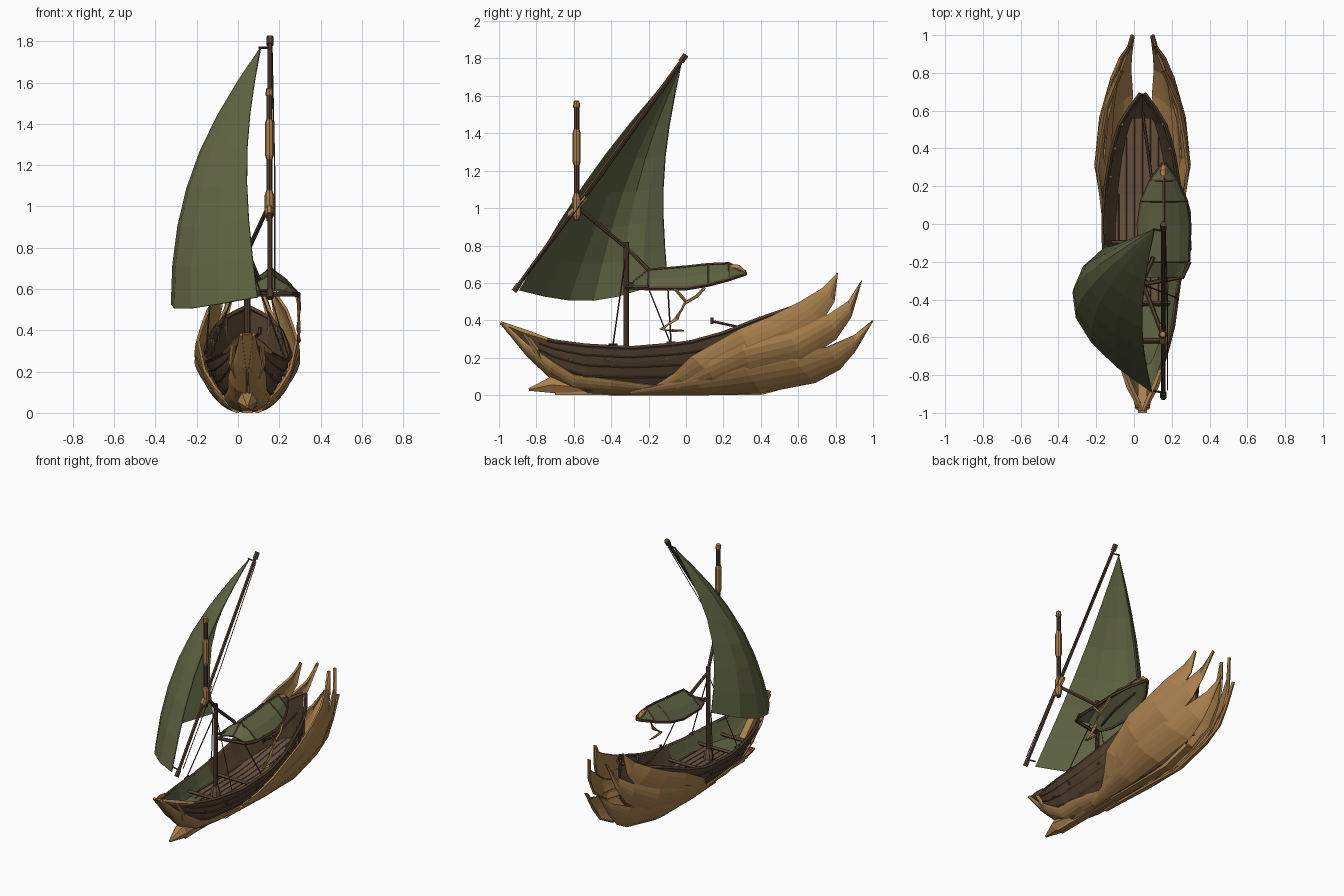
import bpy, bmesh, math
from mathutils import Vector

if "Cube" in bpy.data.objects:
    bpy.data.objects.remove(bpy.data.objects["Cube"])

CX = 0.045  # hull centre line


def mat(name, c):
    m = bpy.data.materials.new(name)
    m.diffuse_color = (*c, 1)
    m.use_nodes = True
    m.node_tree.nodes["Principled BSDF"].inputs["Base Color"].default_value = m.diffuse_color
    return m


GREEN = mat("sail green", (0.118, 0.13, 0.056))
GOLD = mat("golden wood", (0.4, 0.218, 0.075))
HULL = mat("dark plank", (0.1, 0.06, 0.033))
DECK = mat("deck brown", (0.15, 0.092, 0.053))
SPAR = mat("spar brown", (0.085, 0.048, 0.028))


def interp(y, table):
    if y <= table[0][0]:
        return table[0][1]
    for (a, p), (b, q) in zip(table, table[1:]):
        if y <= b:
            return p + (q - p) * (y - a) / (b - a)
    return table[-1][1]


def loft(name, rings, m, closed=False, thick=0, rule=None, mirror=False):
    """Skin rows of points; rule(centre) may choose a second material."""
    bm = bmesh.new()
    for s in ((1, -1) if mirror else (1,)):
        vs = [[bm.verts.new((CX + s * (p[0] - CX), p[1], p[2])) for p in r] for r in rings]
        n = len(rings[0])
        for a, b in zip(vs, vs[1:]):
            for i in range(n if closed else n - 1):
                j = (i + 1) % n
                bm.faces.new((a[i], a[j], b[j], b[i]))
        if closed:
            bm.faces.new(vs[0])
            bm.faces.new(vs[-1])
    bmesh.ops.remove_doubles(bm, verts=bm.verts, dist=0.0005)
    bmesh.ops.recalc_face_normals(bm, faces=bm.faces)
    me = bpy.data.meshes.new(name)
    mats = m if isinstance(m, tuple) else (m,)
    for k in mats:
        me.materials.append(k)
    if rule:
        for f in bm.faces:
            f.material_index = rule(f.calc_center_median())
    bm.to_mesh(me)
    bm.free()
    ob = bpy.data.objects.new(name, me)
    bpy.context.collection.objects.link(ob)
    if thick:
        mod = ob.modifiers.new("thickness", "SOLIDIFY")
        mod.thickness, mod.offset = thick, 0
    return ob


def tube(name, pts, r, m, sides=6, mirror=False):
    pts = [Vector(p) for p in pts]
    rings = []
    for i, p in enumerate(pts):
        d = (pts[min(i + 1, len(pts) - 1)] - pts[max(i - 1, 0)]).normalized()
        u = d.cross(Vector((0, 0, 1)) if abs(d.z) < 0.9 else Vector((0, 1, 0))).normalized()
        v = d.cross(u)
        rr = r[i] if isinstance(r, (list, tuple)) else r
        rings.append([p + rr * (math.cos(a) * u + math.sin(a) * v)
                      for a in [2 * math.pi * k / sides for k in range(sides)]])
    return loft(name, rings, m, closed=True, mirror=mirror)


def plate(name, prof, w, m):
    """Side profile (y, z) extruded across the centre line."""
    return loft(name, [[(CX + s * w, y, z) for y, z in prof] for s in (-1, 1)], m, closed=True)


# hull shape: half width, sheer and keel heights along y
YS = (-.95, -.85, -.73, -.55, -.3, 0, .2, .4, .55, .69)
W = list(zip(YS, (.02, .07, .115, .165, .2, .215, .2, .165, .115, .01)))
S = list(zip(YS, (.365, .325, .29, .265, .25, .275, .33, .41, .46, .51)))
K = list(zip(YS, (.33, .22, .1, .012, .005, .005, .005, .012, .08, .25)))


def hull_x(y, z):
    k, s = interp(y, K), interp(y, S)
    t = max(0, min(1, (z - k) / (s - k)))
    return interp(y, W) * t ** 0.5


def hull_ring(y, k=1.0, lift=0.0):
    s, b = interp(y, S), interp(y, K) + lift
    half = [(interp(y, W) * k * t ** 0.5, b + (s - b) * t) for t in (1, .7, .42, .18, .04)]
    return ([(CX - x, y, z) for x, z in half] + [(CX, y, b)] +
            [(CX + x, y, z) for x, z in reversed(half)])


FINE = [-.95 + i * 1.64 / 20 for i in range(21)]
loft("hull", [hull_ring(y) for y in FINE], HULL)
loft("inner_lining", [hull_ring(y, .92, .02) for y in FINE], (HULL, GREEN),
     rule=lambda c: int(c.y < -.12))

# gunwale and plank seams
tube("gunwale", [(CX + interp(y, W) * .97, y, interp(y, S)) for y in FINE], .012, SPAR, 4, True)
for i, t in enumerate((.35, .58, .8)):
    pts = [(y, interp(y, K) + t * (interp(y, S) - interp(y, K))) for y in FINE[2:-2]]
    tube(f"plank_seam_{i}", [(CX + hull_x(y, z), y, z) for y, z in pts], .006, SPAR, 4, True)

# deck with planks and cross beams
dy = [-.74 + i * .1 for i in range(14)]
dz = lambda y: .16 + max(0, y - .1) * .15


def deck_w(y):
    return hull_x(y, dz(y)) * .92


loft("deck", [[(CX - deck_w(y), y, dz(y)), (CX + deck_w(y), y, dz(y))] for y in dy],
     (DECK, GREEN), rule=lambda c: int(c.y < -.42))
for i in range(-3, 4):
    run = [y for y in dy if deck_w(y) > abs(i) * .042 and y > -.45]
    tube(f"deck_seam_{i + 3}", [(CX + i * .042, y, dz(y) + .001) for y in run], .003, SPAR, 4)
for i, y in enumerate((-.62, -.42, -.1)):
    w = hull_x(y, .23) * .95
    tube(f"cross_beam_{i}", [(CX - w, y, dz(y) + .03), (CX + w, y, dz(y) + .03)], .013, SPAR, 4)

# stern posts inside the rail
for i, y in enumerate((.25, .4, .53)):
    x = CX + interp(y, W) * .88
    tube(f"stern_post_{i}", [(x, y, dz(y)), (x, y, interp(y, S) + .01)], .01, DECK, 4, True)

# wing feathers round the stern
P = [(-.2, .19), (0, .228), (.3, .243), (.6, .207), (.85, .122), (1, .05)]
ZB = [(.4, 0), (.69, .06), (.82, .13), (.9, .22), (1, .36)]


def wing_x(y, z):
    t = max(0, min(1, (z - interp(y, ZB)) / .25))
    base = interp(y, [(.65, 0), (.8, .035)])
    p = interp(y, P)
    return base + (p - base) * t ** .45 - max(0, z - .4) * .1


def feather(name, low, high, fn, off, bulge=.012, thick=.014):
    rings = []
    for (y0, z0), (y1, z1) in zip(low, high):
        row = []
        for j in range(6):
            u = j / 5
            y, z = y0 + (y1 - y0) * u, z0 + (z1 - z0) * u
            row.append((CX + fn(y, z) + off + bulge * math.sin(math.pi * u), y, z))
        rings.append(row)
    loft(name, rings, GOLD, thick=thick, mirror=True)


feather("upper_feather",
        [(-.18, .02), (0, .05), (.15, .1), (.35, .2), (.58, .3), (.73, .4), (.79, .5), (.81, .655)],
        [(-.2, .03), (-.06, .12), (.03, .21), (.29, .355), (.45, .42), (.61, .5), (.73, .57), (.81, .655)],
        wing_x, -.004)
feather("middle_feather",
        [(-.05, .02), (.15, .05), (.35, .12), (.62, .18), (.8, .3), (.88, .42), (.94, .615)],
        [(-.05, .06), (.12, .18), (.3, .27), (.55, .33), (.76, .43), (.87, .5), (.94, .615)],
        wing_x, .004)
feather("lower_feather",
        [(-.3, .005), (.1, .005), (.4, .015), (.69, .07), (.82, .14), (.9, .235), (1, .4)],
        [(-.3, .02), (.05, .1), (.3, .17), (.55, .21), (.76, .26), (.9, .32), (1, .4)],
        wing_x, .006, .01)

# bow stem, spur and cheek plates
plate("bow_stem", [(-1, .39), (-.93, .355), (-.8, .26), (-.66, .12), (-.72, .1), (-.86, .22)], .024, GOLD)
tube("bow_spur", [(CX, -.84, .03), (CX, -.72, .055), (CX, -.6, .045), (CX, -.45, .03)],
     [.008, .05, .042, .025], GOLD, 6)
plate("keel", [(-.7, .0), (.4, .0), (.62, .06), (.6, .09), (.4, .03), (-.7, .03)], .025, GOLD)
feather("bow_cheek",
        [(-.98, .375), (-.85, .215), (-.73, .1), (-.6, .015), (-.4, .005), (-.15, .005)],
        [(-.97, .385), (-.85, .275), (-.71, .18), (-.6, .11), (-.4, .085), (-.15, .05)],
        hull_x, .004, .008)
tube("bow_rail", [(CX + .006, -.99, .385), (CX + .068, -.86, .333), (CX + .113, -.74, .295)],
     [.01, .018, .012], GOLD, 4, True)
tube("bow_bracket", [(CX + .068, -.86, .33), (CX + .075, -.8, .24), (CX + .055, -.77, .17)],
     [.014, .016, .01], GOLD, 4, True)

# lower mast, offset upper mast and braces
MX, MY = .152, -.585
tube("lower_mast", [(CX, -.32, .1), (CX, -.32, .82)], .015, SPAR, 8)
tube("mast_foot", [(CX, -.32, .15), (CX, -.32, .2), (CX, -.32, .23)], [.035, .03, .018], DECK, 8)
tube("upper_mast", [(MX, MY, .93), (MX, MY, 1.55)], .015, SPAR, 8)
tube("mast_sleeve", [(MX, MY, z) for z in (1.23, 1.25, 1.4, 1.42)], [.016, .022, .022, .016], GOLD, 8)
tube("mast_cap", [(MX, MY, z) for z in (1.53, 1.54, 1.57, 1.575)], [.012, .019, .016, .008], GOLD, 8)
tube("mast_joint", [(MX, MY, z) for z in (.94, .96, 1.05, 1.08)], [.014, .024, .024, .014], GOLD, 8)
tube("joint_arm", [(MX, MY - .04, .96), (MX, MY + .05, 1.06)], .018, GOLD, 6)
tube("main_brace", [(MX, MY, 1.01), (CX, -.31, .78), (.1, -.18, .65)], .012, SPAR)

# yard
Y0, Y1 = Vector((.155, -.92, .555)), Vector((.155, 0, 1.82))
tube("yard", [Y0, Y1], .012, SPAR)
tube("yard_top", [Y0.lerp(Y1, .97), Y1], .018, SPAR)
tube("yard_foot", [Y0, Y0.lerp(Y1, .03)], .017, SPAR)
tube("yard_rope", [(.178, -.88, .6), (.178, -.45, 1.17), (.165, -.03, 1.76)], .003, SPAR, 4)
for i, t in enumerate((.03, .96)):
    p = Y0.lerp(Y1, t)
    tube(f"sail_tie_{i}", [p, p + Vector((-.055, .01, 0))], .006, SPAR, 4)

# billowing sail
tack, peak = Vector((.095, -.89, .56)), Vector((.11, -.025, 1.77))
rows = []
for j in range(8):
    v = j / 7
    sv = math.sin(math.pi * v)
    a = tack.lerp(peak, v) + Vector((-.06, -.035, .035)) * sv
    b = Vector((-.13 + .24 * v - .1 * sv, -.1 + .075 * v - .055 * sv, .62 + 1.15 * v))
    row = []
    for i in range(7):
        u = i / 6
        p = a.lerp(b, u)
        p.x -= .29 * (1 - v ** 1.3) * max(0, math.sin(math.pi * u ** 1.1)) ** .8
        p.z -= .085 * (1 - v) ** 2 * math.sin(math.pi * u)
        row.append(p)
    rows.append(row)
loft("sail", rows, GREEN, thick=.006)

# leaf shaped canopy
AX = .158
CAN = [(-.28, .1, .575, .6), (-.2, .13, .57, .665), (0, .135, .57, .682),
       (.12, .118, .59, .695), (.23, .07, .62, .70), (.32, .006, .65, .655)]


def can_ring(c, up=0):
    y, w, ze, zr = c
    return [(AX + k * w, y, ze + (zr - ze) * h + up)
            for k, h in ((-1, 0), (-.6, .5), (0, 1), (.6, .5), (1, 0))]


loft("canopy", [can_ring(c) for c in CAN], GREEN, thick=.012)
for s in (-1, 1):
    tube(f"canopy_rim_{s}", [(AX + s * c[1], c[0], c[2]) for c in CAN], .011, SPAR, 5)
tube("canopy_ridge", [(AX, c[0], c[3] + .004) for c in CAN], .008, SPAR, 5)
for i in (1, 3, 4):
    tube(f"canopy_rib_{i}", can_ring(CAN[i], .005), .006, SPAR, 5)
tube("canopy_tip", [(AX, .22, .69), (AX, .28, .675), (AX, .325, .65)], [.012, .024, .006], GOLD, 5)
tube("canopy_beam", [(CX - .01, -.32, .575), (AX + .1, -.28, .575), (AX + .135, -.2, .575)], .012, SPAR)
tube("canopy_strut", [(CX, -.32, .6), (AX, 0, .575), (AX, .2, .61)], .008, SPAR)

# curled hook below the canopy
HX = .294
tube("hook", [(HX, -.06, .57), (HX, 0, .5), (HX, -.05, .41), (HX, -.135, .35), (HX, -.07, .345), (HX, -.01, .345)],
     [.009, .011, .012, .012, .008, .004], GOLD, 5)
tube("hook_branch", [(HX - .01, .1, .575), (HX, .06, .53), (HX, 0, .495)], .009, GOLD, 5)

# rigging and tiller
for i, (p, q) in enumerate([((CX, -.32, .76), (CX + .18, -.39, .27)), ((CX, -.32, .76), (CX - .18, -.39, .27)),
                            ((AX, -.2, .57), (CX + .2, -.08, .27)), ((-.13, -.1, .62), (CX - .2, -.08, .28))]):
    tube(f"stay_{i}", [p, q], .004, SPAR, 4)
    tube(f"cleat_{i}", [(q[0], q[1] - .025, q[2]), (q[0], q[1] + .025, q[2])], .007, SPAR, 4)
tube("tiller", [(CX + .06, .14, .395), (CX + .04, .3, .36), (CX, .6, .4)], .008, SPAR)
tube("tiller_grip", [(CX + .06, .14, .38), (CX + .06, .14, .415)], .009, SPAR)
